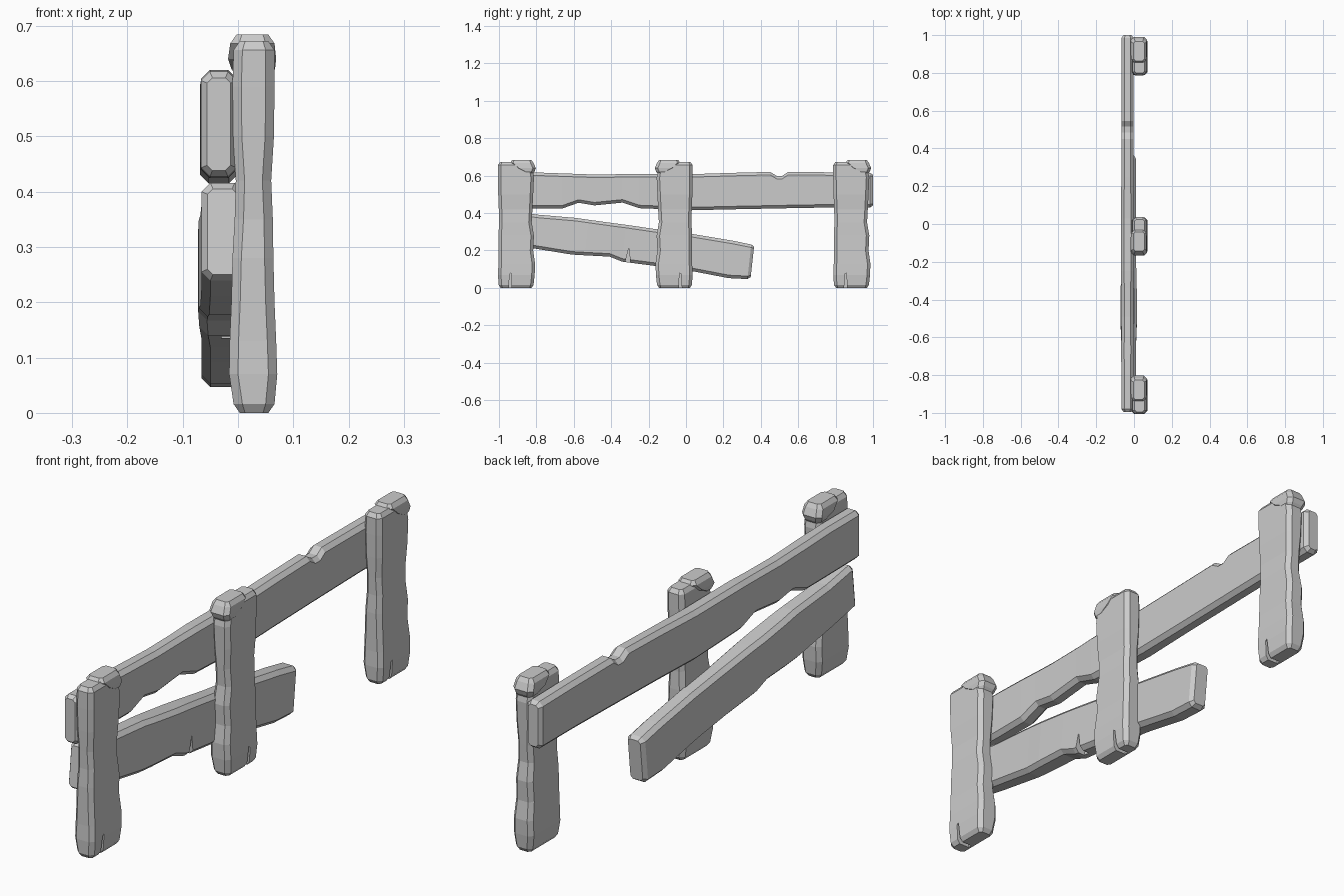
import bpy, bmesh

if "Cube" in bpy.data.objects:
    bpy.data.objects.remove(bpy.data.objects["Cube"])


def finish(bm, name):
    bmesh.ops.recalc_face_normals(bm, faces=bm.faces)
    mesh = bpy.data.meshes.new(name)
    bm.to_mesh(mesh)
    bm.free()
    ob = bpy.data.objects.new(name, mesh)
    bpy.context.collection.objects.link(ob)
    return ob


def loft(name, stations, c, place):
    """Chamfered box lofted through stations (t, a0, a1, b0, b1)."""
    def inset(s):
        t, a0, a1, b0, b1 = s
        return (t, a0 + c * .7, a1 - c * .7, b0 + c * .7, b1 - c * .7)
    first, last = stations[0], stations[-1]
    rows = ([inset(first), (first[0] + c,) + first[1:]] + stations[1:-1]
            + [(last[0] - c,) + last[1:], inset(last)])
    bm = bmesh.new()
    rings = []
    for i, (t, a0, a1, b0, b1) in enumerate(rows):
        k = c * (.6 if i in (0, len(rows) - 1) else 1)
        pts = [(a0 + k, b0), (a1 - k, b0), (a1, b0 + k), (a1, b1 - k),
               (a1 - k, b1), (a0 + k, b1), (a0, b1 - k), (a0, b0 + k)]
        rings.append([bm.verts.new(place(t, a, b)) for a, b in pts])
    for r, q in zip(rings, rings[1:]):
        for j in range(8):
            n = (j + 1) % 8
            bm.faces.new((r[j], r[n], q[n], q[j]))
    bm.faces.new(rings[0])
    bm.faces.new(rings[-1])
    return finish(bm, name)


def cut_crack(ob, pts, x0, x1):
    """Cut a wedge with a (y, z) outline out of a board."""
    bm = bmesh.new()
    near = [bm.verts.new((x0, y, z)) for y, z in pts]
    far = [bm.verts.new((x1, y, z)) for y, z in pts]
    bm.faces.new(near)
    bm.faces.new(far)
    for i in range(len(pts)):
        n = (i + 1) % len(pts)
        bm.faces.new((near[i], near[n], far[n], far[i]))
    cutter = finish(bm, "crack_cutter")
    mod = ob.modifiers.new("crack", 'BOOLEAN')
    mod.operation = 'DIFFERENCE'
    mod.solver = 'EXACT'
    mod.object = cutter
    dg = bpy.context.evaluated_depsgraph_get()
    mesh = bpy.data.meshes.new_from_object(ob.evaluated_get(dg))
    ob.modifiers.clear()
    ob.data = mesh
    bpy.data.objects.remove(cutter)


# Posts: z, x0, x1, y0, y1 (local y), with worn broken heads
POST = [(0.0, -.008, .066, -.097, .09), (.07, -.016, .071, -.100, .096),
        (.13, -.015, .069, -.098, .098), (.20, -.012, .066, -.098, .088),
        (.28, -.010, .064, -.098, .092), (.35, -.006, .063, -.094, .080),
        (.42, -.004, .060, -.096, .084), (.50, -.009, .065, -.099, .088),
        (.59, -.010, .066, -.101, .092), (.672, -.008, .066, -.101, .080)]
HEAD = [(.606, -.012, .067, .030, .095), (.640, -.018, .069, -.005, .102),
        (.684, -.014, .066, -.035, .090)]

for label, yc, s in (("front", -.905, 1), ("middle", -.065, -1), ("back", .888, 1)):
    def place(t, a, b):
        return (a, yc + s * b, t)
    post = loft(label + "_post", POST, .016, place)
    cut_crack(post, [(yc + s * y, z) for y, z in
                     ((-.044, -.02), (-.026, -.02), (-.030, .08), (-.038, .075))],
              .012, .10)
    loft(label + "_post_head", HEAD, .016, place)


# Rails: y, top z, bottom z; chamfered boards with worn edges
def rail(name, rows, x0, x1, lean=0, mid=0):
    st = [(y, x0 - w, x1 + w, lo, hi) for y, hi, lo, w in rows]
    return loft(name, st, .016,
                lambda t, a, b: (a, t + lean * (b - mid(t)) if lean else t, b))


rail("top_rail", [
    (-.995, .617, .427, 0), (-.80, .617, .425, 0), (-.66, .612, .425, .001),
    (-.575, .609, .455, 0), (-.49, .606, .441, 0), (-.34, .608, .456, 0),
    (-.25, .610, .426, .002), (.03, .608, .415, .002), (.25, .615, .420, 0),
    (.45, .620, .424, 0), (.485, .599, .425, 0), (.515, .599, .425, 0),
    (.545, .619, .426, 0), (.78, .618, .430, 0), (1.0, .615, .430, 0)], -.067, -.002)

low = rail("lower_rail", [
    (-.965, .416, .239, 0), (-.81, .392, .212, 0), (-.60, .374, .178, .002),
    (-.53, .364, .174, .005), (-.40, .346, .167, .006), (-.33, .337, .140, .004),
    (-.16, .312, .118, 0), (.03, .287, .092, 0), (.24, .252, .052, 0),
    (.355, .232, .047, 0)], -.066, .010, .11, lambda y: .233 - .14 * (y + .305))
cut_crack(low, [(-.335, .10), (-.295, .10), (-.300, .16), (-.306, .212)], -.03, .06)
